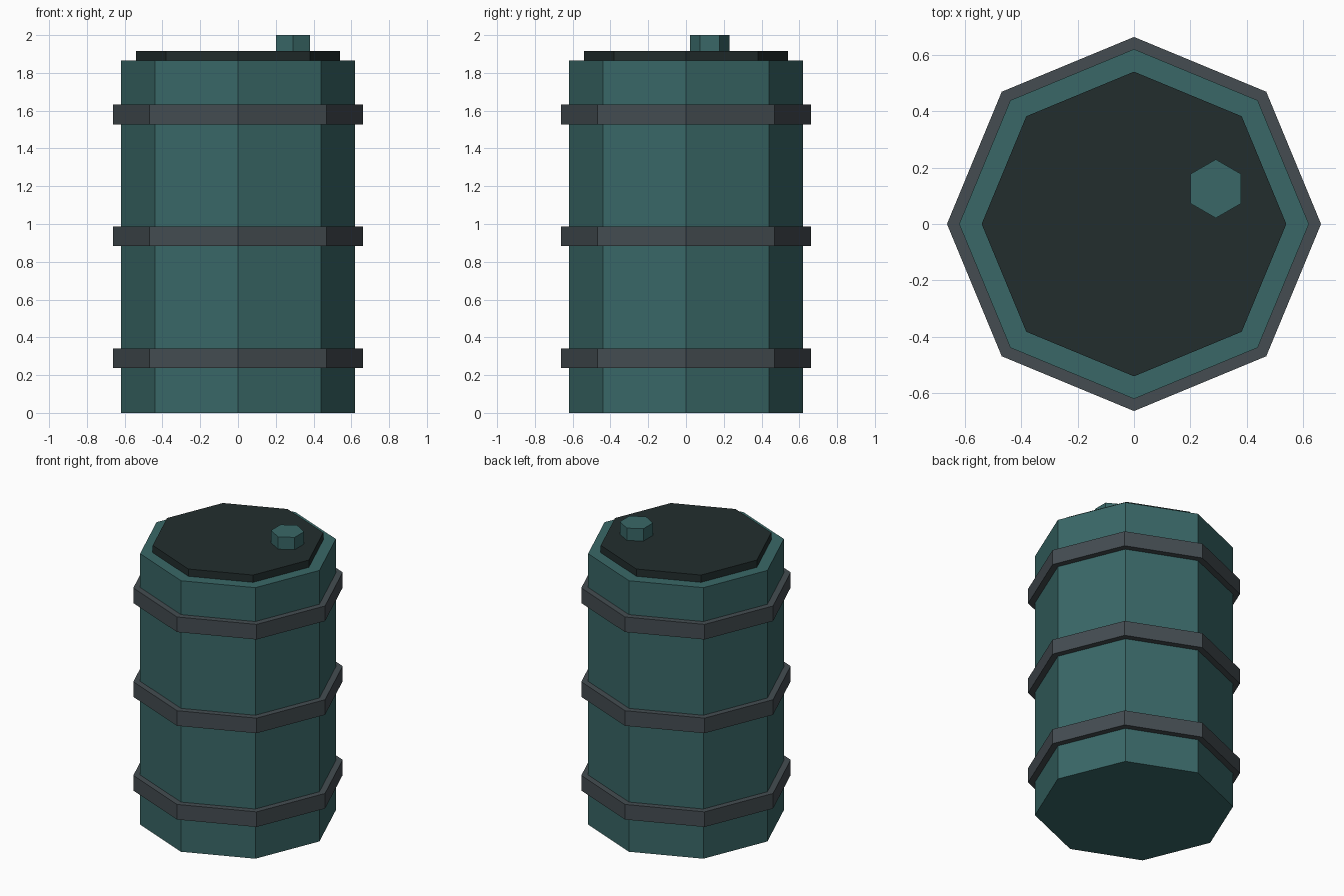
import bpy

cube = bpy.data.objects.get("Cube")
if cube:
    bpy.data.objects.remove(cube, do_unlink=True)


def make_material(name, rgb):
    mat = bpy.data.materials.new(name)
    mat.use_nodes = True
    mat.diffuse_color = (*rgb, 1)
    bsdf = mat.node_tree.nodes["Principled BSDF"]
    bsdf.inputs["Base Color"].default_value = (*rgb, 1)
    bsdf.inputs["Roughness"].default_value = 0.8
    return mat


def prism(name, sides, radius, bottom, top, mat, x=0, y=0):
    """Flat-shaded upright prism with a corner pointing along +y."""
    bpy.ops.mesh.primitive_cylinder_add(
        vertices=sides, radius=radius, depth=top - bottom,
        location=(x, y, (bottom + top) / 2))
    obj = bpy.context.object
    obj.name = name
    obj.data.materials.append(mat)
    return obj


teal = make_material("teal paint", (0.041, 0.137, 0.136))
steel = make_material("grey steel", (0.058, 0.073, 0.083))
dark = make_material("dark lid", (0.016, 0.027, 0.027))

# Octagonal barrel and its raised lid
prism("barrel_body", 8, 0.62, 0, 1.865, teal)
prism("lid", 8, 0.54, 1.855, 1.915, dark)

# Three evenly spaced hoops
for label, z in (("lower", 0.29), ("middle", 0.935), ("upper", 1.58)):
    prism(label + "_hoop", 8, 0.663, z - 0.052, z + 0.052, steel)

# Hexagonal filler cap, off centre on the lid
prism("filler_cap", 6, 0.104, 1.905, 2.0, teal, 0.29, 0.125)
